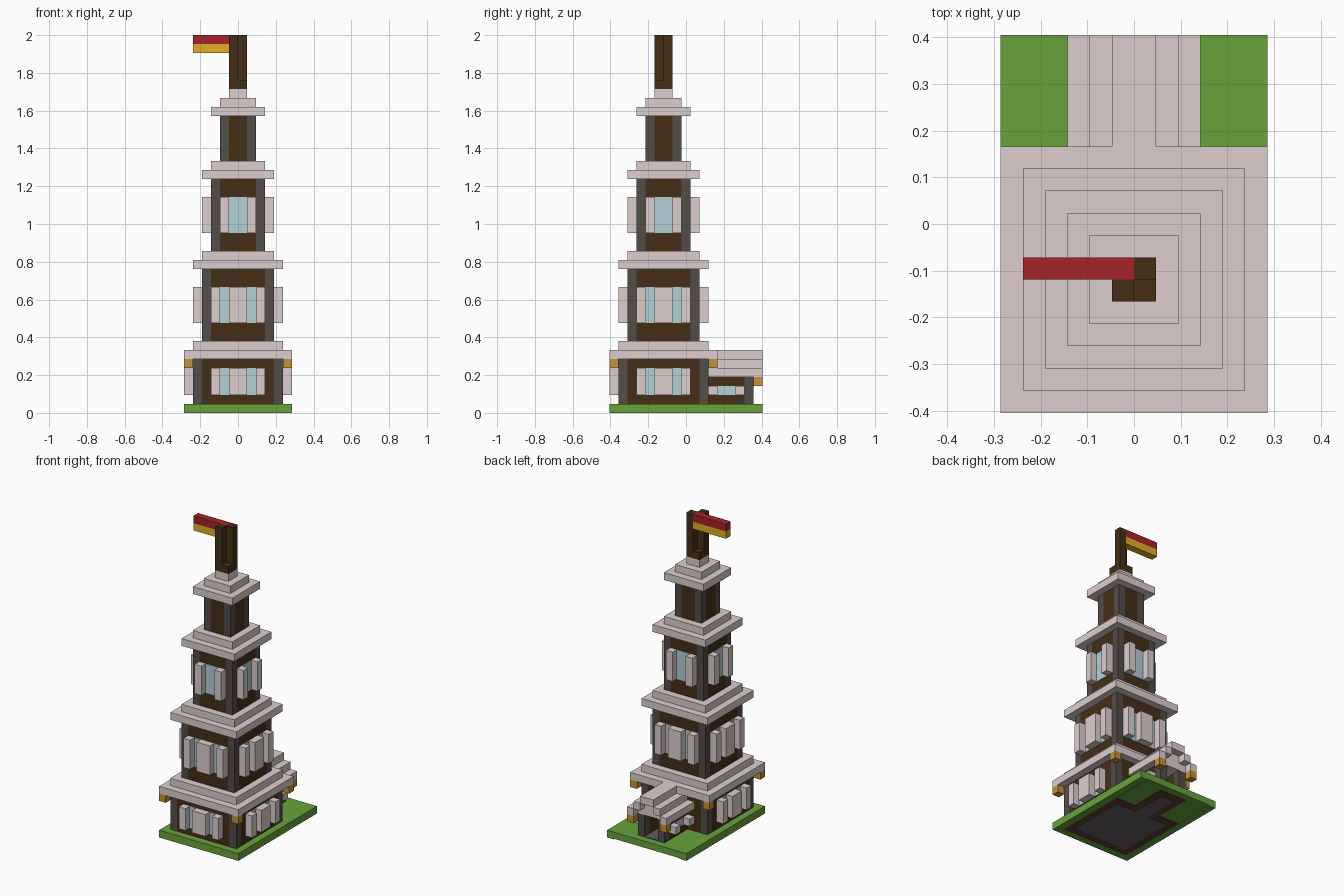
import bpy, bmesh
from mathutils import Matrix, Vector

cube = bpy.data.objects.get("Cube")
if cube:
    bpy.data.objects.remove(cube)

U = 2 / 42      # one block
CY = -2.5       # tower axis in blocks


def material(name, rgb):
    lin = [((c / 255 + 0.055) / 1.055) ** 2.4 for c in rgb] + [1]
    m = bpy.data.materials.new(name)
    m.use_nodes = True
    m.diffuse_color = lin
    m.node_tree.nodes["Principled BSDF"].inputs["Base Color"].default_value = lin
    return m


STONE = material("pale stone", (220, 207, 206))
WOOD = material("dark wood", (69, 47, 22))
PILLAR = material("dark grey stone", (84, 77, 73))
GRASS = material("grass green", (105, 162, 60))
GLASS = material("pale blue glass", (180, 208, 216))
GOLD = material("light wood", (198, 146, 58))
RED = material("flag red", (166, 35, 39))
YELLOW = material("flag yellow", (225, 175, 38))
FLOOR = material("floor grey", (98, 94, 94))
FOOTING = material("footing brown", (90, 62, 48))


def part(name, mat, boxes, turns=1, cy=0):
    """Boxes (x0, x1, y0, y1, z0, z1) in blocks, repeated by quarter turns."""
    bm = bmesh.new()
    for k in range(turns):
        spin = Matrix.Translation((0, cy, 0)) @ Matrix.Rotation(k * 1.5707963, 4, 'Z')
        for x0, x1, y0, y1, z0, z1 in boxes:
            lo, hi = Vector((x0, y0, z0)), Vector((x1, y1, z1))
            place = Matrix.Translation((lo + hi) / 2) @ Matrix.Diagonal((*(hi - lo), 1))
            bmesh.ops.create_cube(bm, size=1, matrix=Matrix.Scale(U, 4) @ spin @ place)
    mesh = bpy.data.meshes.new(name)
    bm.to_mesh(mesh)
    bm.free()
    mesh.materials.append(mat)
    obj = bpy.data.objects.new(name, mesh)
    bpy.context.collection.objects.link(obj)


def mirror_x(boxes):
    return boxes + [(-b[1], -b[0], *b[2:]) for b in boxes]


def storey(label, h, z0, z1, steps):
    """Square storey: walls, corner pillars and a stepped roof."""
    part(label + "_walls", WOOD, [(1 - h, h - 1, -h, 1 - h, z0, z1)], 4, CY)
    part(label + "_pillars", PILLAR, [(-h, 1 - h, -h, 1 - h, z0, z1)], 4, CY)
    for i in range(steps):
        w = h + 1 - i
        part(f"{label}_roof_{i + 1}", STONE,
             [(-w, w, CY - w, CY + w, z1 + i, z1 + i + 1)])


def windows(label, h, z0, z1, shutters, panes):
    """Projecting stone shutters with flush glass between them, on four sides."""
    part(label + "_shutters", STONE,
         [(a, b, -h - 1, -h, z0, z1) for a, b in shutters], 4, CY)
    part(label + "_glass", GLASS,
         [(a, b, -h - 0.08, -h + 0.05, z0, z1) for a, b in panes], 4, CY)


# Ground with the building outline showing underneath
part("ground", GRASS, [(-6, 6, -8.5, 8.5, 0.1, 1)])
part("ground_rim", GRASS, mirror_x([(5, 6, -8.5, 8.5, 0, 0.1)])
     + [(-5, 5, -8.5, -7.5, 0, 0.1)])
part("foundation", FOOTING, [(-5, 5, -7.5, 2.5, 0.03, 0.2), (-2, 2, 2.5, 7.5, 0.03, 0.2)])
part("foundation_floor", FLOOR, [(-4, 4, -6.5, 1.5, 0, 0.15), (-1, 1, 1.5, 6.5, 0, 0.15)])

# Tower storeys
storey("ground_storey", 5, 1, 6, 2)
storey("second_storey", 4, 8, 16, 2)
storey("third_storey", 3, 18, 26, 2)
storey("top_storey", 2, 28, 33, 3)

# Windows; the ground storey has none behind the porch
wide = [(-3, -2), (-1, 1), (2, 3)]
wide_panes = [(-2, -1), (1, 2)]
for kind, mat, spans, far, near in (("shutters", STONE, wide, 6, 5),
                                    ("glass", GLASS, wide_panes, 5.08, 4.95)):
    part("ground_front_" + kind, mat,
         [(a, b, CY - far, CY - near, 2, 5) for a, b in spans])
    part("ground_side_" + kind, mat,
         mirror_x([(near, far, CY + a, CY + b, 2, 5) for a, b in spans]))
windows("second", 4, 10, 14, wide, wide_panes)
windows("third", 3, 20, 24, wide_panes, [(-1, 1)])

# Wooden brackets under the lowest eave
part("eave_brackets", GOLD, [(-6, -5, -6, -5, 5, 6)], 4, CY)

# Porch at the back
part("porch_walls", WOOD, mirror_x([(1, 2, 2.5, 6.5, 1, 4)]))
part("porch_pillars", PILLAR, mirror_x([(1, 2, 6.5, 7.5, 1, 4)]))
part("porch_gable", STONE, [(-2, 2, 2.5, 7.5, 4, 5), (-1, 1, 2.5, 7.5, 5, 6)])
part("porch_floor", FLOOR, [(-1, 1, 2.5, 7.5, 0.95, 1.1)])
part("porch_shutters", STONE, mirror_x([(2, 3, 2.5, 3.5, 2, 3), (2, 3, 5.5, 6.5, 2, 3)]))
part("porch_glass", GLASS, mirror_x([(1.95, 2.08, 3.5, 5.5, 2, 3)]))
part("porch_brackets", GOLD, mirror_x([(2, 3, 7.5, 8.5, 3, 4)]))
part("porch_roof_sides", STONE, mirror_x([(2, 3, 2.5, 8.5, 4, 5), (1, 2, 2.5, 8.5, 5, 6)]))
part("porch_roof_ridge", STONE, [(-1, 1, 3.5, 8.5, 6, 7)])

# Flagpole and flag
part("pole_base", WOOD, [(-1, 1, CY - 1, CY + 1, 36, 37)])
part("pole_columns", WOOD, [(-1, 0, CY - 1, CY, 37, 42), (0, 1, CY, CY + 1, 37, 42)])
part("flag_upper_stripe", RED, [(-5, 0, CY, CY + 1, 41, 42)])
part("flag_lower_stripe", YELLOW, [(-5, 0, CY, CY + 1, 40, 41)])
